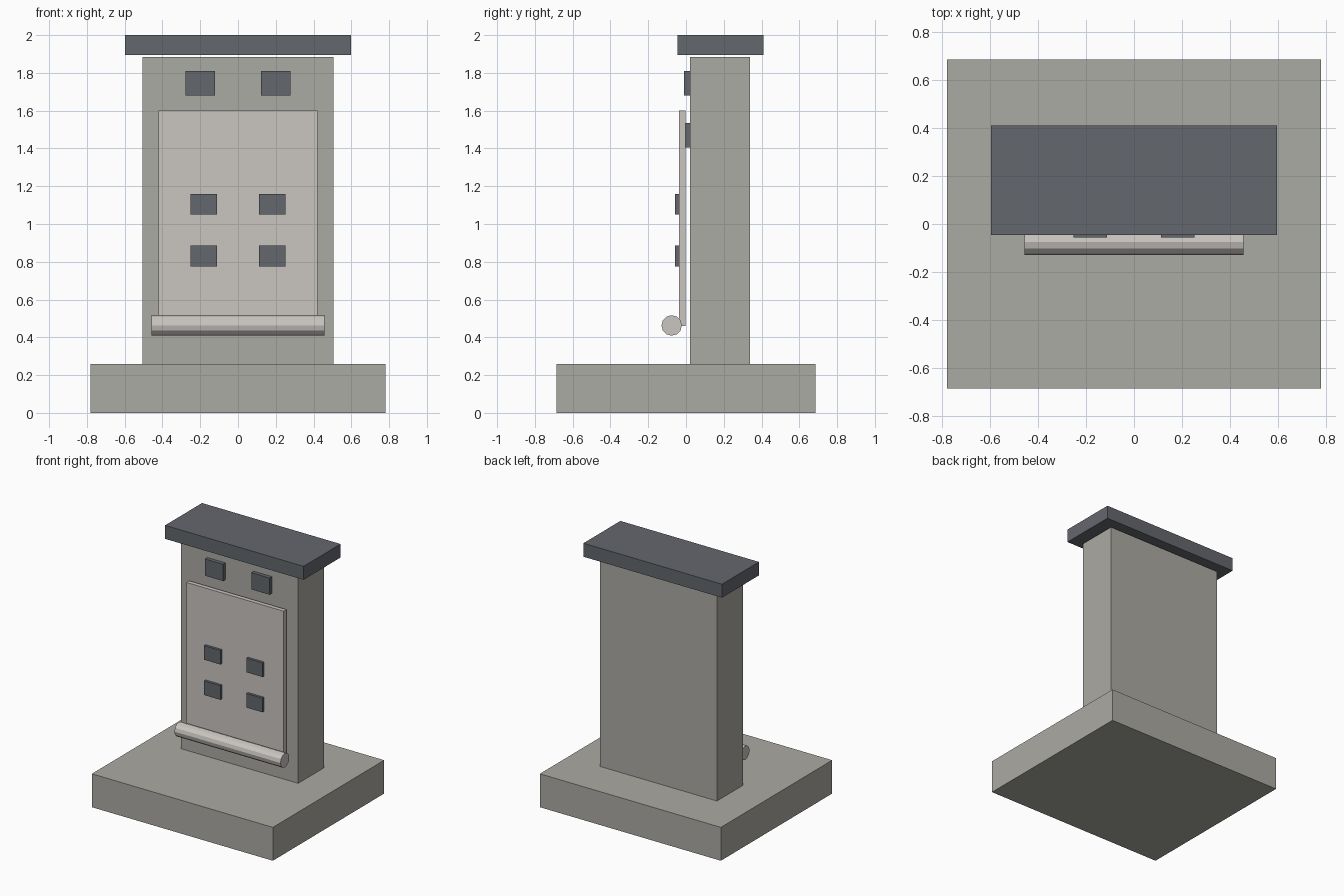
import bpy
import math

cube = bpy.data.objects.get("Cube")
if cube:
    bpy.data.objects.remove(cube, do_unlink=True)


def material(name, colour):
    mat = bpy.data.materials.new(name)
    mat.use_nodes = True
    rgba = (*colour, 1)
    mat.diffuse_color = rgba
    mat.node_tree.nodes["Principled BSDF"].inputs["Base Color"].default_value = rgba
    return mat


stone = material("warm grey stone", (0.41, 0.405, 0.37))
pale = material("pale grey", (0.585, 0.56, 0.53))
slate = material("dark slate", (0.127, 0.136, 0.153))


def finish(name, mat):
    obj = bpy.context.object
    obj.name = obj.data.name = name
    obj.data.materials.append(mat)
    return obj


def box(name, mat, x, y, z):
    """Box spanning the (low, high) pair on each axis."""
    spans = (x, y, z)
    bpy.ops.mesh.primitive_cube_add(size=1, location=[(a + b) / 2 for a, b in spans])
    obj = finish(name, mat)
    for v in obj.data.vertices:
        for i, (a, b) in enumerate(spans):
            v.co[i] *= b - a
    return obj


# Base, upright slab and overhanging cap
box("base", stone, (-0.78, 0.78), (-0.685, 0.685), (0, 0.26))
box("pillar", stone, (-0.505, 0.505), (0.02, 0.34), (0.26, 1.885))
box("cap", slate, (-0.597, 0.597), (-0.045, 0.41), (1.895, 2))

# Front panel, held just clear of the slab
box("front_panel", pale, (-0.42, 0.42), (-0.037, -0.003), (0.46, 1.6))

# Roller along the panel's lower edge
bpy.ops.mesh.primitive_cylinder_add(vertices=12, radius=0.054, depth=0.914,
                                    location=(0, -0.076, 0.463),
                                    rotation=(0, math.pi / 2, 0))
finish("roller", pale)

# Paired blocks: name, centre x, half width, depth span, height span
rows = [
    ("top_block", 0.2, 0.078, (-0.01, 0.02), (1.68, 1.81)),
    ("panel_mount", 0.2, 0.078, (-0.01, 0.02), (1.405, 1.535)),
    ("upper_block", 0.182, 0.07, (-0.057, -0.037), (1.05, 1.16)),
    ("lower_block", 0.182, 0.07, (-0.057, -0.037), (0.775, 0.885)),
]
for name, cx, half, y, z in rows:
    for side, sign in (("left", 1), ("right", -1)):
        box(f"{name}_{side}", slate, (sign * cx - half, sign * cx + half), y, z)
